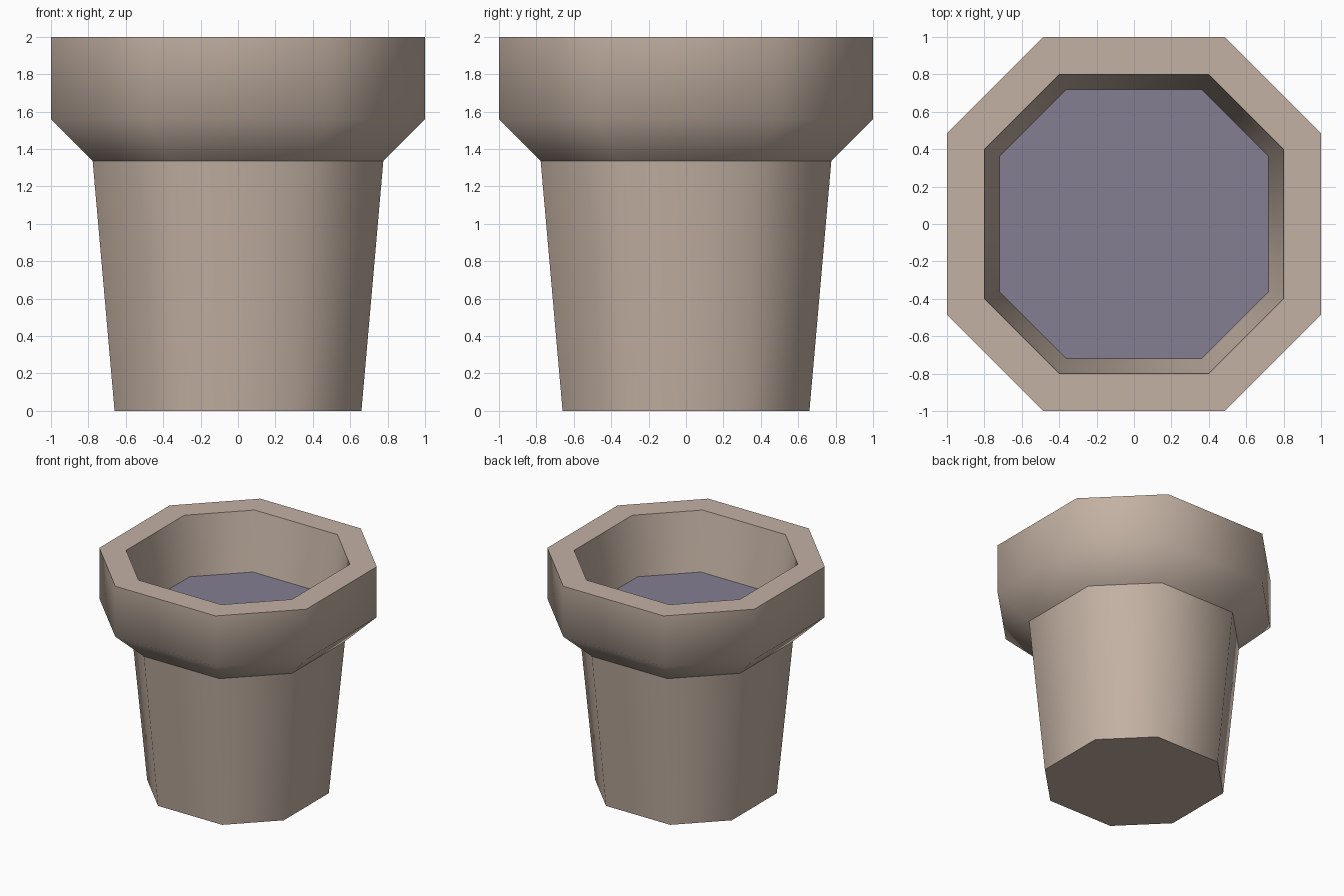
import bpy
import math

cube = bpy.data.objects.get("Cube")
if cube:
    bpy.data.objects.remove(cube, do_unlink=True)


def make_material(name, rgb):
    mat = bpy.data.materials.new(name)
    mat.use_nodes = True
    color = (*rgb, 1.0)
    mat.diffuse_color = color
    mat.node_tree.nodes["Principled BSDF"].inputs["Base Color"].default_value = color
    return mat


def octagon(half_width, half_flat, z):
    """Eight corners of a chamfered square, counter-clockwise from above."""
    w, f = half_width, half_flat
    corners = [(w, -f), (w, f), (f, w), (-f, w), (-w, f), (-w, -f), (-f, -w), (f, -w)]
    return [(x, y, z) for x, y in corners]


def loft(name, rings, mat, cap_start=False):
    """Join successive octagon rings with quads, optionally capping the first."""
    verts = [v for ring in rings for v in octagon(*ring)]
    faces = []
    for level in range(len(rings) - 1):
        a, b = level * 8, level * 8 + 8
        for i in range(8):
            j = (i + 1) % 8
            faces.append((a + i, a + j, b + j, b + i))
    if cap_start:
        # a lone ring faces up, a lofted one closes underneath
        cap = tuple(range(8))
        faces.append(cap if len(rings) == 1 else cap[::-1])
    mesh = bpy.data.meshes.new(name)
    mesh.from_pydata(verts, [], faces)
    mesh.materials.append(mat)
    obj = bpy.data.objects.new(name, mesh)
    bpy.context.collection.objects.link(obj)
    # round the octagon corners, keep right-angled edges crisp
    bpy.ops.object.select_all(action="DESELECT")
    obj.select_set(True)
    bpy.context.view_layer.objects.active = obj
    bpy.ops.object.shade_smooth_by_angle(angle=math.radians(55))
    return obj


clay = make_material("warm clay", (0.546, 0.440, 0.366))
soil = make_material("grey violet soil", (0.231, 0.209, 0.287))

# Tapered lower body, closed underneath
loft("pot_body", [(0.66, 0.31, 0), (0.777, 0.365, 1.335)], clay, cap_start=True)

# Flared collar, flat rim and inner wall
loft("pot_rim", [
    (0.777, 0.365, 1.335),
    (1.0, 0.485, 1.56),
    (1.0, 0.485, 2.0),
    (0.8, 0.4, 2.0),
    (0.72, 0.36, 1.5),
], clay)

# Fill surface inside the pot
loft("soil_surface", [(0.72, 0.36, 1.5)], soil, cap_start=True)
